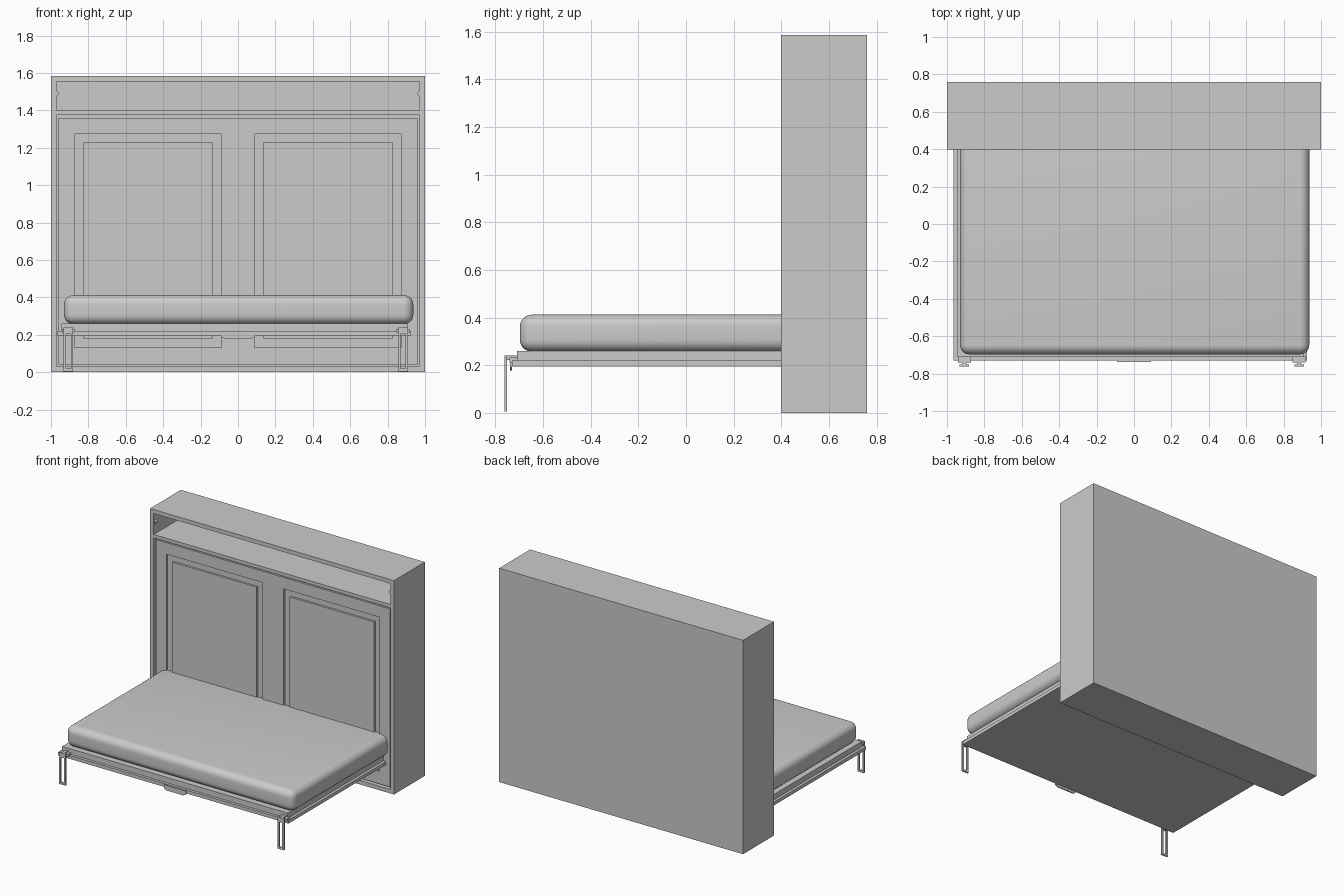
import bpy, bmesh
from mathutils import Vector

if "Cube" in bpy.data.objects:
    bpy.data.objects.remove(bpy.data.objects["Cube"], do_unlink=True)

GREY = (0.6, 0.6, 0.585, 1)
mat = bpy.data.materials.new("light grey")
mat.use_nodes = True
mat.diffuse_color = GREY
mat.node_tree.nodes["Principled BSDF"].inputs["Base Color"].default_value = GREY


def make(name, bm):
    bmesh.ops.recalc_face_normals(bm, faces=bm.faces)
    me = bpy.data.meshes.new(name)
    bm.to_mesh(me)
    bm.free()
    me.materials.append(mat)
    ob = bpy.data.objects.new(name, me)
    bpy.context.collection.objects.link(ob)
    return ob


def box(name, x, y, z):
    """Box from (low, high) ranges on each axis."""
    bm = bmesh.new()
    bmesh.ops.create_cube(bm, size=1)
    for v in bm.verts:
        v.co = Vector([r[0] if c < 0 else r[1] for c, r in zip(v.co, (x, y, z))])
    return make(name, bm)


def select(ob):
    bpy.ops.object.select_all(action="DESELECT")
    ob.select_set(True)
    bpy.context.view_layer.objects.active = ob


def bevel(ob, width, segments):
    mod = ob.modifiers.new("bevel", "BEVEL")
    mod.width, mod.segments = width, segments
    select(ob)
    bpy.ops.object.modifier_apply(modifier="bevel")


def cut(ob, x, y, z):
    """Cut a box-shaped recess."""
    cutter = box("cutter", x, y, z)
    cutter.hide_render = True
    mod = ob.modifiers.new("cut", "BOOLEAN")
    mod.operation, mod.solver, mod.object = "DIFFERENCE", "EXACT", cutter
    select(ob)
    bpy.ops.object.modifier_apply(modifier="cut")
    bpy.data.objects.remove(cutter, do_unlink=True)


# Cabinet with an open niche above and a door opening below
FRONT, BACK = 0.398, 0.76
cabinet = box("cabinet", (-1, 1), (FRONT, BACK), (0, 1.585))
cut(cabinet, (-0.97, 0.97), (0.3, BACK - 0.02), (1.4, 1.555))
cut(cabinet, (-0.97, 0.97), (0.3, 0.46), (0.03, 1.375))

# Beads on the niche ends
for side, s in (("left", 1), ("right", -1)):
    bm = bmesh.new()
    bmesh.ops.create_cone(bm, cap_ends=True, segments=16, radius1=0.014, radius2=0.014, depth=0.03)
    for v in bm.verts:
        v.co = Vector((s * 0.973 + v.co.x, FRONT + 0.017 + v.co.z, 1.49 + v.co.y))
    make(side + "_niche_bead", bm)

# Door with two grooved, raised panels
DOOR = 0.41
door = box("door", (-0.96, 0.96), (DOOR, 0.45), (0.04, 1.36))
for side, s in (("left", 1), ("right", -1)):
    cut(door, sorted((s * 0.088, s * 0.875)), (0.3, DOOR + 0.017), (0.133, 1.275))
    box(side + "_raised_panel", sorted((s * 0.135, s * 0.828)),
        (DOOR + 0.002, DOOR + 0.02), (0.18, 1.228))

# Bed: lower tray, upper deck and front lip
LEFT, RIGHT = 0.925, -0.965
box("bed_tray", (RIGHT, LEFT), (-0.73, DOOR), (0.195, 0.22))
box("bed_deck", (RIGHT + 0.02, LEFT - 0.02), (-0.71, DOOR), (0.22, 0.26))

# Mattress
mattress = box("mattress", (-0.93, 0.937), (-0.697, DOOR + 0.05), (0.257, 0.412))
bevel(mattress, 0.05, 7)
select(mattress)
bpy.ops.object.shade_smooth_by_angle()

# Pull handle under the front edge, tapered toward the bottom
bm = bmesh.new()
outline = [(-0.09, 0.215), (-0.09, 0.19), (-0.07, 0.178), (0.07, 0.178), (0.09, 0.19), (0.09, 0.215)]
face = bm.faces.new([bm.verts.new((x, -0.738, z)) for x, z in outline])
ext = bmesh.ops.extrude_face_region(bm, geom=[face])["geom"]
bmesh.ops.translate(bm, vec=(0, 0.009, 0), verts=[v for v in ext if isinstance(v, bmesh.types.BMVert)])
make("pull_handle", bm)

# Looped flat-bar legs on brackets
for side, cx in (("left", 0.883), ("right", -0.907)):
    w, bar = 0.026, 0.013
    leg = box(side + "_leg", (cx - w, cx + w), (-0.762, -0.75), (0.005, 0.24))
    cut(leg, (cx - w + bar, cx + w - bar), (-0.8, -0.7), (0.02, 0.205))
    box(side + "_leg_arm", (cx - 0.011, cx + 0.011), (-0.752, -0.71), (0.222, 0.24))
    box(side + "_leg_bracket", (cx - 0.035, cx + 0.035), (-0.74, -0.705), (0.212, 0.232))
